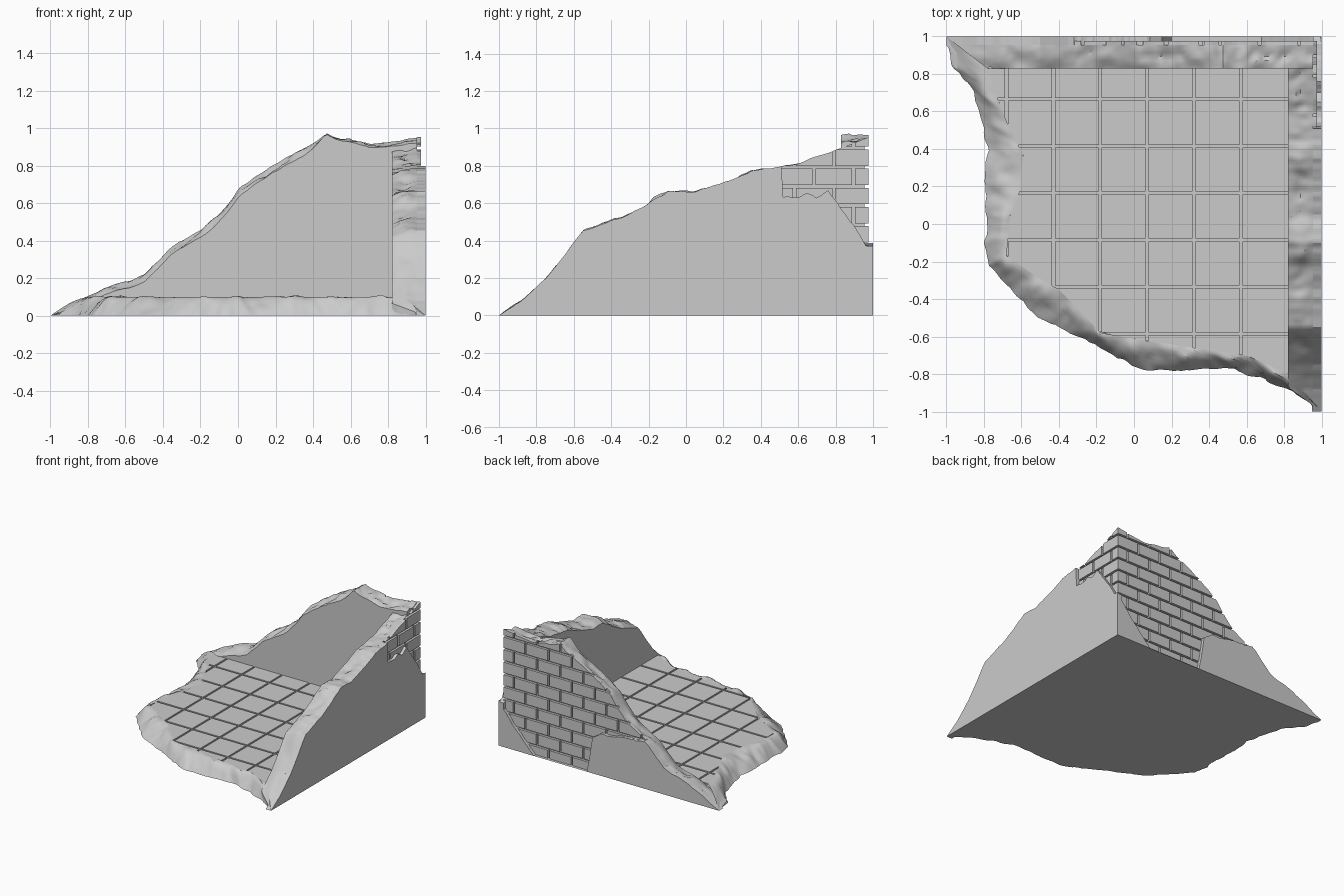
import bpy, bmesh, math
from mathutils import Vector, noise

cube = bpy.data.objects.get("Cube")
if cube:
    bpy.data.objects.remove(cube, do_unlink=True)

stone = bpy.data.materials.new("grey_stone")
stone.use_nodes = True
GREY = (0.6, 0.6, 0.6, 1)
stone.diffuse_color = GREY
stone.node_tree.nodes["Principled BSDF"].inputs["Base Color"].default_value = GREY

CORE, FACE, GAP = 0.955, 0.82, 0.015      # wall core, inner face, joint width


def finish(bm, name, smooth=0):
    bmesh.ops.recalc_face_normals(bm, faces=bm.faces)
    mesh = bpy.data.meshes.new(name)
    bm.to_mesh(mesh)
    bm.free()
    mesh.materials.append(stone)
    ob = bpy.data.objects.new(name, mesh)
    bpy.context.collection.objects.link(ob)
    if smooth:
        bpy.ops.object.select_all(action='DESELECT')
        ob.select_set(True)
        bpy.context.view_layer.objects.active = ob
        bpy.ops.object.shade_smooth_by_angle(angle=math.radians(smooth))
    return ob


def lerp(table, t):
    for (a, p), (b, q) in zip(table, table[1:]):
        if t <= b:
            return p + (q - p) * max(0, (t - a) / (b - a))
    return table[-1][1]


def rough(a, b=0, c=0, scale=9):
    return (noise.noise(Vector((a, b, c)) * scale + Vector((0.3, 0.7, 0.2)))
            + 0.5 * noise.noise(Vector((a, b, c)) * scale * 2.7))


def steps(a, b, size=0.015):
    n = round((b - a) / size)
    return [a + (b - a) * i / n for i in range(n + 1)]


# Broken top edge of each wall
BACK = [(-1, 0), (-.9, .05), (-.8, .11), (-.65, .165), (-.5, .22), (-.35, .37), (-.17, .47),
        (-.05, .6), (0, .67), (.1, .75), (.25, .84), (.4, .92), (.47, .97), (.55, .94),
        (.7, .92), (.85, .93), (.97, .955)]
SIDE = [(-1, 0), (-.88, .08), (-.75, .2), (-.65, .32), (-.55, .45), (-.35, .52), (-.2, .6),
        (-.1, .66), (.05, .66), (.2, .71), (.35, .77), (.6, .81), (.75, .87), (.97, .95)]


def back_top(t):
    return max(0, lerp(BACK, t) + 0.01 * min(1, 5 * (t + 1)) * rough(t, 2))


def side_top(t):
    return max(0, lerp(SIDE, t) + 0.01 * min(1, 5 * (t + 1)) * rough(t, 5))


# Placement of local (along, across, depth) on each surface
def on_back(t, u, d):
    return (t, CORE + d, u)


def on_side(t, u, d):
    return (CORE + d, t, u)


def on_floor(t, u, d):
    return (u, t, 0.09 + d)


def strip(ts, lo, hi):
    bm = bmesh.new()
    cols = [(bm.verts.new((t, lo(t), 0)), bm.verts.new((t, hi(t), 0))) for t in ts]
    for (a, b), (c, d) in zip(cols, cols[1:]):
        if max(b.co.y - a.co.y, d.co.y - c.co.y) > 0.002:
            bm.faces.new((a, c, d, b))
    bmesh.ops.delete(bm, geom=[v for v in bm.verts if not v.link_faces], context='VERTS')
    return bm


def cut_joint(bm, faces, axis, pos):
    # Two parallel cuts, then remove the narrow band between them
    def inside(f):
        return f.is_valid and abs(f.calc_center_median()[axis] - pos) < GAP / 2
    no = Vector((axis == 0, axis == 1, 0))
    for side in (-1, 1):
        live = [f for f in bm.faces if faces(f)]
        geom = list({e for f in live for e in f.edges}) + list({v for f in live for v in f.verts})
        bmesh.ops.bisect_plane(bm, geom=live + geom, plane_no=no,
                               plane_co=no * (pos + side * GAP / 2), dist=1e-5)
    bmesh.ops.delete(bm, geom=[f for f in bm.faces if faces(f) and inside(f)], context='FACES')


def raise_sheet(bm, name, place, depth):
    if depth:
        out = bmesh.ops.extrude_face_region(bm, geom=list(bm.faces))["geom"]
        for v in out:
            if isinstance(v, bmesh.types.BMVert):
                v.co.z += depth
    for v in bm.verts:
        v.co = place(*v.co)
    return finish(bm, name)


def bricks(name, ts, top, place, shift):
    bm = strip(ts, lambda t: 0, top)
    course, length, first = 0.1025, 0.21, 0.895
    lines = [first - course * k for k in range(9)]
    for z in lines:
        cut_joint(bm, lambda f: True, 1, z)
    for k in range(10):
        high = first + course * (1 - k)

        def in_row(f):
            return high - course < f.calc_center_median().y < high
        x = shift + (k % 2) * length / 2
        while x > ts[0]:
            if x < ts[-1]:
                cut_joint(bm, in_row, 0, x)
            x -= length
    return raise_sheet(bm, name, place, 0.02)


def wall(name, ts, top, inner, drop, place):
    # Solid core with a rubble top running across its thickness
    bm = bmesh.new()
    rings = []
    n = 6
    for t in ts:
        h, i = top(t), min(inner(t), CORE - 0.005)
        pts = [(CORE, 0), (i, 0)]
        for j in range(n + 1):
            s = j / n
            bump = math.sin(math.pi * s) * (0.008 + 0.03 * rough(t, s * 0.17, 3, 8))
            z = h - drop(t) * (1 - s) + bump * min(1, h * 6)
            pts.append((i + (CORE - i) * s, max(0, z)))
        rings.append([bm.verts.new(place(t, z, w - CORE)) for w, z in pts])
    for a, b in zip(rings, rings[1:]):
        for k in range(len(a)):
            m = (k + 1) % len(a)
            bm.faces.new((a[k], b[k], b[m], a[m]))
    for r in (rings[0], rings[-1]):
        bm.faces.new(r)
    return finish(bm, name, 35)


# Walls
wall("back_wall", steps(-1, CORE), back_top,
     lambda t: lerp([(-1, 1), (-.96, .83), (1, .83)], t),
     lambda t: lerp([(-1, 0), (-.8, .035), (.35, .04), (.47, 0), (.7, .02), (1, .03)], t), on_back)
wall("side_wall", steps(-1, 0.85), side_top,
     lambda t: lerp([(-1, 1), (-.87, FACE), (1, FACE)], t),
     lambda t: lerp([(-1, 0), (-.8, .03), (1, .02)], t), on_side)

# Exposed brickwork
bricks("back_bricks", steps(-.42, CORE), back_top, on_back, 0.88)
bricks("side_bricks", steps(.45, .975), side_top, on_side, 0.895)

# Remaining plaster with ragged edges
BACK_EDGE = [(-1, 2), (-.36, 2), (-.33, .39), (.08, .34), (.15, .28), (.18, .1), (.2, 0),
             (.68, 0), (.86, .19), (1, .37)]
SIDE_EDGE = [(-1, 2), (.5, 2), (.52, .63), (.6, .63), (.65, .66), (.7, .63), (.76, .67),
             (.83, .57), (.9, .48), (.96, .38), (1, .36)]
for name, edge, top, place in (("back_plaster", BACK_EDGE, back_top, on_back),
                               ("side_plaster", SIDE_EDGE, side_top, on_side)):
    def ragged(t):
        e = lerp(edge, t)
        return min(top(t), e + (0.015 * rough(t, 9, 0, 14) if e > 0.03 else 0))
    raise_sheet(strip(steps(-1, 1, 0.01), lambda t: 0, ragged), name, place, 1 - CORE)

# Tiled floor
INNER = [(.82, -.8), (.6, -.7), (.45, -.68), (.05, -.62), (-.18, -.58), (-.3, -.45), (-.4, -.35),
         (-.52, -.28), (-.68, -.17), (-.66, .05), (-.61, .17), (-.59, .37), (-.66, .5),
         (-.72, .65), (-.78, .83)]
OUTER = [(1, -1), (.85, -.9), (.7, -.83), (.5, -.77), (.3, -.78), (.05, -.78), (-.2, -.65),
         (-.35, -.57), (-.52, -.5), (-.65, -.35), (-.77, -.23), (-.8, -.1), (-.78, 0), (-.8, .2),
         (-.78, .4), (-.82, .58), (-.86, .72), (-.97, .85), (-1, 1)]
floor_left = [(y, x) for x, y in INNER]


def left(t):
    return lerp(floor_left, t)


raise_sheet(strip(steps(-.8, .84), left, lambda t: FACE + 0.01), "floor_bed", on_floor, 0)
tiles = strip(steps(-.8, .83), left, lambda t: FACE)
for k in range(6):
    cut_joint(tiles, lambda f: True, 1, -0.68 + 0.25 * k)
    cut_joint(tiles, lambda f: True, 0, -0.585 + 0.25 * k)
raise_sheet(tiles, "floor_tiles", on_floor, 0.01)


# Broken rim around the floor
def along(path, count):
    pts = [Vector(p) for p in path]
    table, total = [(0, pts[0])], 0
    for a, b in zip(pts, pts[1:]):
        total += (b - a).length
        table.append((total, b))
    return [lerp(table, total * i / count) for i in range(count + 1)]


COUNT, ROWS = 200, 7
bm = bmesh.new()
rows = []
for i, (p, q) in enumerate(zip(along(OUTER, COUNT), along(INNER, COUNT))):
    fade = min(1, 8 * math.sin(math.pi * i / COUNT))
    col = []
    for j in range(ROWS + 1):
        s = j / ROWS
        v = p.lerp(q, s)
        edge = 0.012 * fade * (1 - s)
        wave = 0.03 * fade * math.sin(math.pi * s) * rough(v.x, v.y, 4, 7)
        z = 0.1 * math.sin(s * math.pi / 2) + wave
        col.append(bm.verts.new((v.x + edge * rough(v.x, v.y, 1, 12),
                                 v.y + edge * rough(v.x, v.y, 6, 12), max(0, z))))
    rows.append(col)
for a, b in zip(rows, rows[1:]):
    for j in range(ROWS):
        bm.faces.new((a[j], b[j], b[j + 1], a[j + 1]))
# Flat underside
bm.faces.new([r[0] for r in rows] + [bm.verts.new((1, 1, 0))])
finish(bm, "floor_rim", 35)
